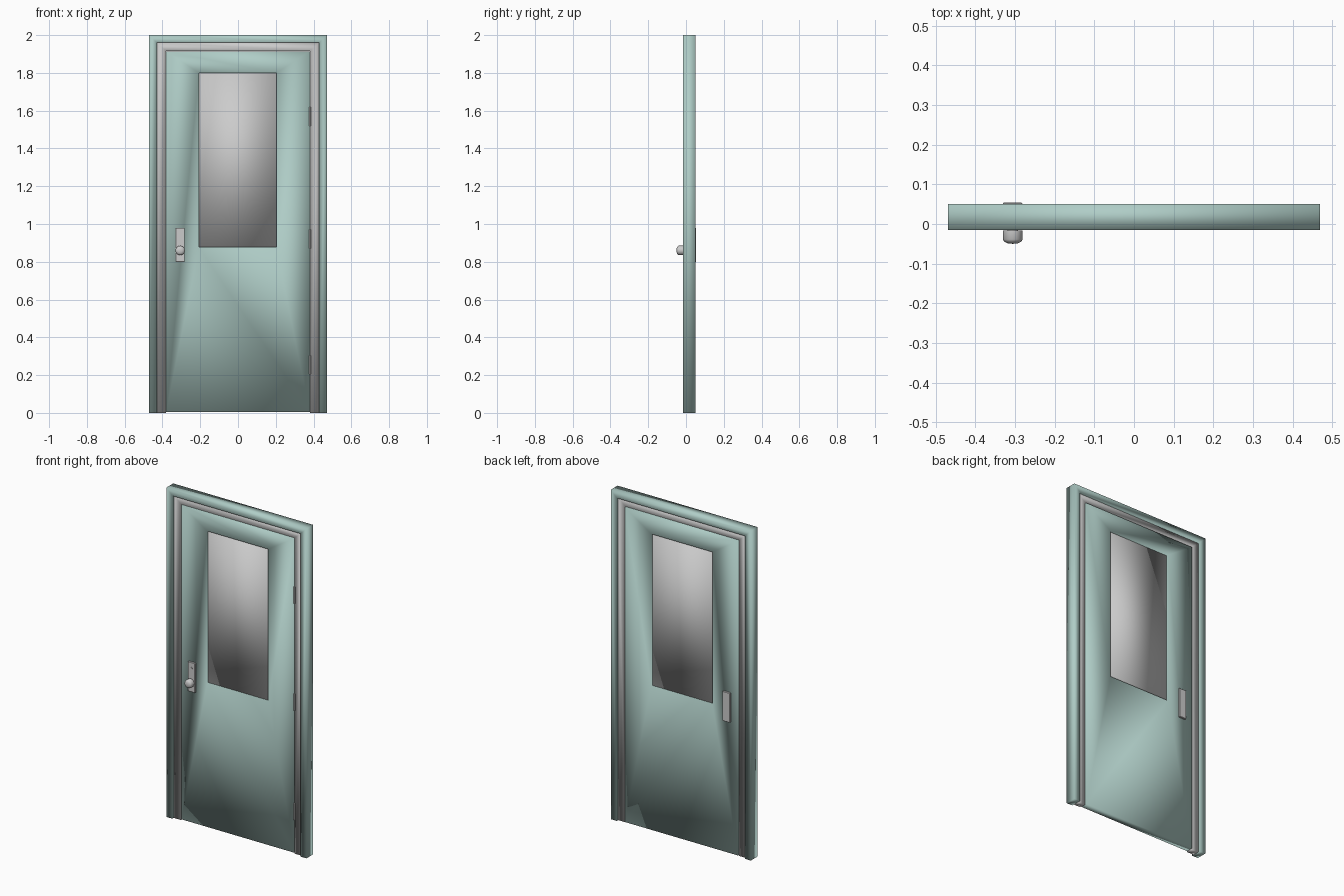
import bpy, bmesh, math
from mathutils import Matrix

if "Cube" in bpy.data.objects:
    bpy.data.objects.remove(bpy.data.objects["Cube"])

paint = bpy.data.materials.new("pale_green_paint")
paint.diffuse_color = (0.43, 0.61, 0.57, 1)
paint.use_nodes = True
paint.node_tree.nodes["Principled BSDF"].inputs["Base Color"].default_value = paint.diffuse_color


def finish(name, bm, mat=None, bevel=0.0, angle=None):
    bmesh.ops.recalc_face_normals(bm, faces=bm.faces)
    me = bpy.data.meshes.new(name)
    bm.to_mesh(me)
    bm.free()
    ob = bpy.data.objects.new(name, me)
    bpy.context.collection.objects.link(ob)
    if mat:
        me.materials.append(mat)
    if bevel:
        mod = ob.modifiers.new("edge", 'BEVEL')
        mod.width, mod.segments = bevel, 1
    if angle:
        bpy.context.view_layer.objects.active = ob
        ob.select_set(True)
        bpy.ops.object.shade_smooth_by_angle(angle=math.radians(angle))
        ob.select_set(False)
    return ob


def rect(x0, x1, z0, z1):
    return [(x0, z0), (x0, z1), (x1, z1), (x1, z0)]


def band(name, outer, inner, y0, y1, closed, mat=None):
    """Softly shaded strip between two outlines, extruded from y0 to y1."""
    bm = bmesh.new()
    o = [bm.verts.new((x, y0, z)) for x, z in outer]
    i = [bm.verts.new((x, y0, z)) for x, z in inner]
    n = len(o)
    faces = [bm.faces.new((o[k], o[(k + 1) % n], i[(k + 1) % n], i[k]))
             for k in range(n if closed else n - 1)]
    ext = bmesh.ops.extrude_face_region(bm, geom=faces, use_keep_orig=True)
    verts = [g for g in ext["geom"] if isinstance(g, bmesh.types.BMVert)]
    bmesh.ops.translate(bm, verts=verts, vec=(0, y1 - y0, 0))
    return finish(name, bm, mat, angle=180)


def box(name, x0, x1, y0, y1, z0, z1, bevel=0.0, angle=None):
    bm = bmesh.new()
    m = (Matrix.Translation(((x0 + x1) / 2, (y0 + y1) / 2, (z0 + z1) / 2))
         @ Matrix.Diagonal((x1 - x0, y1 - y0, z1 - z0, 1)))
    bmesh.ops.create_cube(bm, size=1, matrix=m)
    return finish(name, bm, None, bevel, angle)


def lathe(name, profile, loc, rot=None, steps=20):
    """Spin (radius, height) points about z, then place."""
    bm = bmesh.new()
    vs = [bm.verts.new((r, 0, h)) for r, h in profile]
    es = [bm.edges.new(p) for p in zip(vs, vs[1:])]
    bmesh.ops.spin(bm, geom=vs + es, cent=(0, 0, 0), axis=(0, 0, 1),
                   angle=math.tau, steps=steps)
    bmesh.ops.remove_doubles(bm, verts=bm.verts, dist=1e-5)
    m = Matrix.Translation(loc) @ (rot or Matrix.Identity(4))
    bmesh.ops.transform(bm, matrix=m, verts=bm.verts)
    return finish(name, bm, angle=40)


# Surround: painted outer frame and recessed grey jamb
band("outer_frame", rect(-0.47, 0.47, 0, 2.0), rect(-0.43, 0.43, 0, 1.96),
     -0.015, 0.05, False, paint)
band("jamb", rect(-0.43, 0.43, 0, 1.96), rect(-0.382, 0.382, 0, 1.917),
     -0.002, 0.037, False)

# Door leaf with window opening, and the pane
band("door_leaf", rect(-0.38, 0.38, 0.004, 1.914),
     rect(-0.207, 0.203, 0.877, 1.80), 0.0, 0.043, True, paint)
box("window_pane", -0.207, 0.203, 0.010, 0.033, 0.877, 1.80, angle=180)

# Lock plates on both faces
box("front_lock_plate", -0.331, -0.282, -0.010, 0.002, 0.80, 0.98, 0.002)
box("back_lock_plate", -0.331, -0.282, 0.041, 0.054, 0.80, 0.98, 0.002)

# Knob and lock cylinder, pointing forward
forward = Matrix.Rotation(math.pi / 2, 4, 'X')
lathe("knob", [(0, 0), (0.013, 0), (0.013, 0.008), (0.025, 0.009),
               (0.025, 0.031), (0.021, 0.037), (0.012, 0.041), (0, 0.042)],
      (-0.306, -0.008, 0.86), forward)
lathe("lock_cylinder", [(0, 0), (0.007, 0), (0.007, 0.004), (0, 0.004)],
      (-0.306, -0.009, 0.945), forward, 12)

# Three slim hinge barrels along the right edge
for n, z in enumerate((0.255, 0.92, 1.57)):
    lathe(f"hinge_{n + 1}", [(0, -0.05), (0.005, -0.05), (0.005, 0.05),
                             (0, 0.05)], (0.381, -0.002, z), None, 10)
